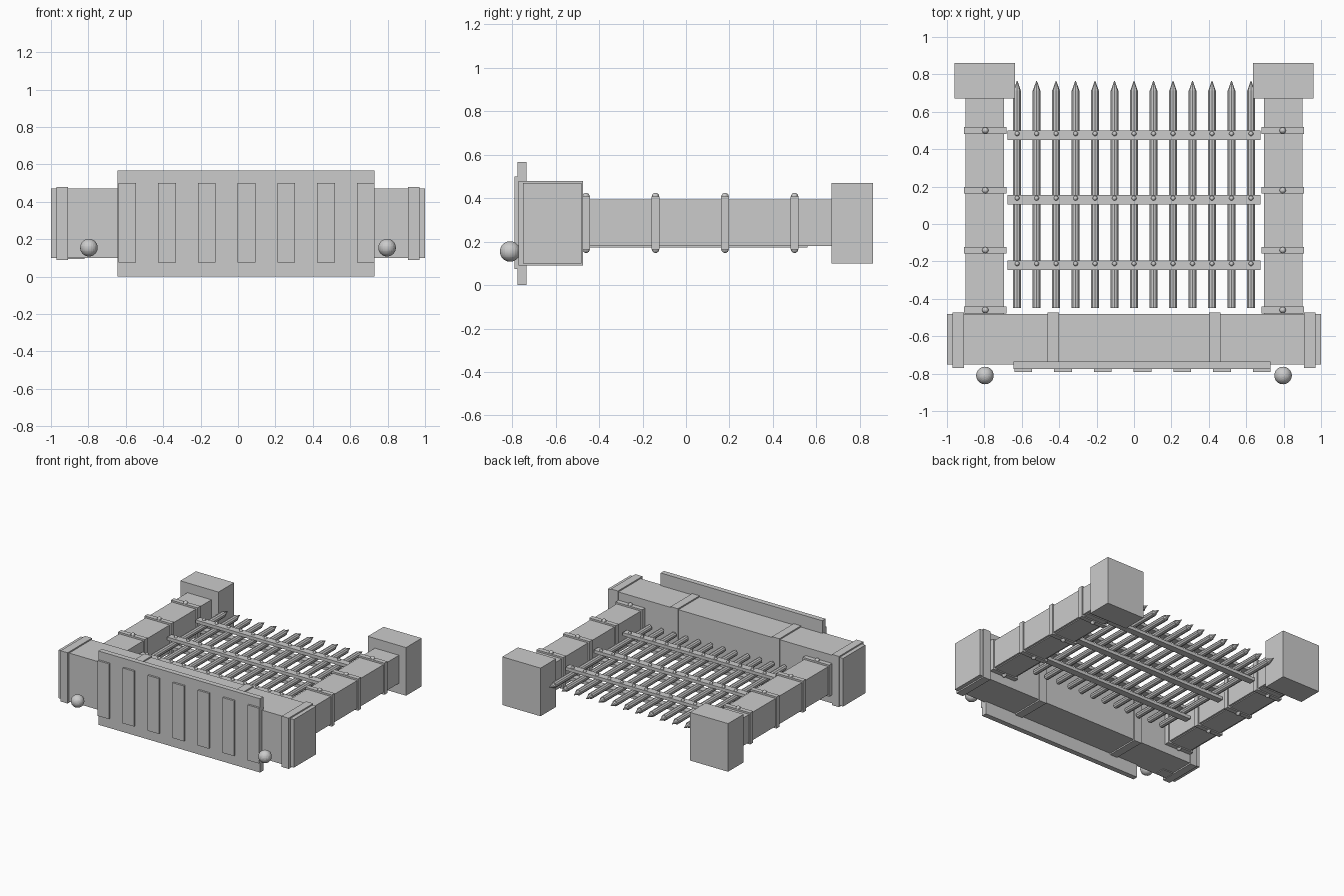
import bpy, math
from mathutils import Matrix

old = bpy.data.objects.get("Cube")
if old:
    bpy.data.objects.remove(old)

grey = bpy.data.materials.new("plain_grey")
grey.use_nodes = True
COLOUR = (0.6, 0.6, 0.6, 1)
grey.diffuse_color = COLOUR
grey.node_tree.nodes["Principled BSDF"].inputs["Base Color"].default_value = COLOUR


def finish(name):
    ob = bpy.context.object
    ob.name = name
    ob.data.materials.append(grey)
    return ob


def box(name, x, y, z):
    """Box from (low, high) ranges."""
    bpy.ops.mesh.primitive_cube_add(size=1)
    ob = finish(name)
    ranges = (x, y, z)
    size = [b - a for a, b in ranges]
    mid = [(a + b) / 2 for a, b in ranges]
    ob.data.transform(Matrix.Translation(mid) @ Matrix.Diagonal((*size, 1)))
    return ob


def both_sides(name, x, y, z):
    box("left_" + name, x, y, z)
    box("right_" + name, (-x[1], -x[0]), y, z)


def ball(name, loc, r, segments=12, rings=8):
    bpy.ops.mesh.primitive_uv_sphere_add(segments=segments, ring_count=rings, radius=r, location=loc)
    return finish(name)


def rod(name, x, y, z, r1, r2, sides=10):
    """Tapered rod running along y."""
    bpy.ops.mesh.primitive_cone_add(vertices=sides, radius1=r1, radius2=r2, depth=y[1] - y[0],
                                    location=(x, (y[0] + y[1]) / 2, z),
                                    rotation=(-math.pi / 2, 0, 0))
    return finish(name)


# Lintel beam with its wrapped bands
box("lintel", (-1, 1), (-0.75, -0.48), (0.10, 0.47))
both_sides("lintel_end_band", (0.91, 0.97), (-0.77, -0.473), (0.09, 0.48))
both_sides("lintel_inner_band", (0.40, 0.463), (-0.76, -0.473), (0.09, 0.48))
box("lintel_under_plate", (-0.91, -0.82), (-0.74, -0.66), (0.094, 0.10))

# Posts, feet and under plates
both_sides("post", (0.695, 0.90), (-0.48, 0.67), (0.18, 0.395))
both_sides("foot", (0.635, 0.96), (0.67, 0.86), (0.10, 0.47))
both_sides("post_under_plate", (0.71, 0.885), (-0.45, 0.56), (0.173, 0.18))

# Studded bands around the posts
for i in range(4):
    y = -0.46 + 0.32 * i
    both_sides("post_band_%d" % i, (0.683, 0.908), (y - 0.018, y + 0.018), (0.165, 0.408))
    for x in (-0.795, 0.795):
        for z in (0.165, 0.408):
            ball("post_stud", (x, y, z), 0.017)

# Sign board with raised slats
box("sign_board", (-0.645, 0.73), (-0.775, -0.735), (0, 0.567))
for i in range(7):
    x = -0.64 + 0.2125 * i
    box("sign_slat_%d" % i, (x, x + 0.095), (-0.79, -0.77), (0.075, 0.50))

# Round knobs on the lintel
for side, x in (("left", 0.797), ("right", -0.797)):
    ball(side + "_knob", (x, -0.81, 0.155), 0.047, 24, 16)

# Grille of pointed bars
BAR_Z = 0.285
bar_xs = [-0.625 + 0.1042 * i for i in range(13)]
for x in bar_xs:
    rod("grille_bar", x, (-0.45, 0.715), BAR_Z, 0.022, 0.022)
    rod("grille_spike", x, (0.715, 0.765), BAR_Z, 0.019, 0.002, 8)

# Straps above and below the grille, with studs
for y in (0.475, 0.13, -0.22):
    for z in (BAR_Z - 0.033, BAR_Z + 0.033):
        box("grille_strap", (-0.675, 0.675), (y - 0.026, y + 0.026), (z - 0.012, z + 0.012))
    for x in bar_xs:
        ball("grille_stud", (x, y + 0.008, BAR_Z + 0.045), 0.013, 10, 6)
